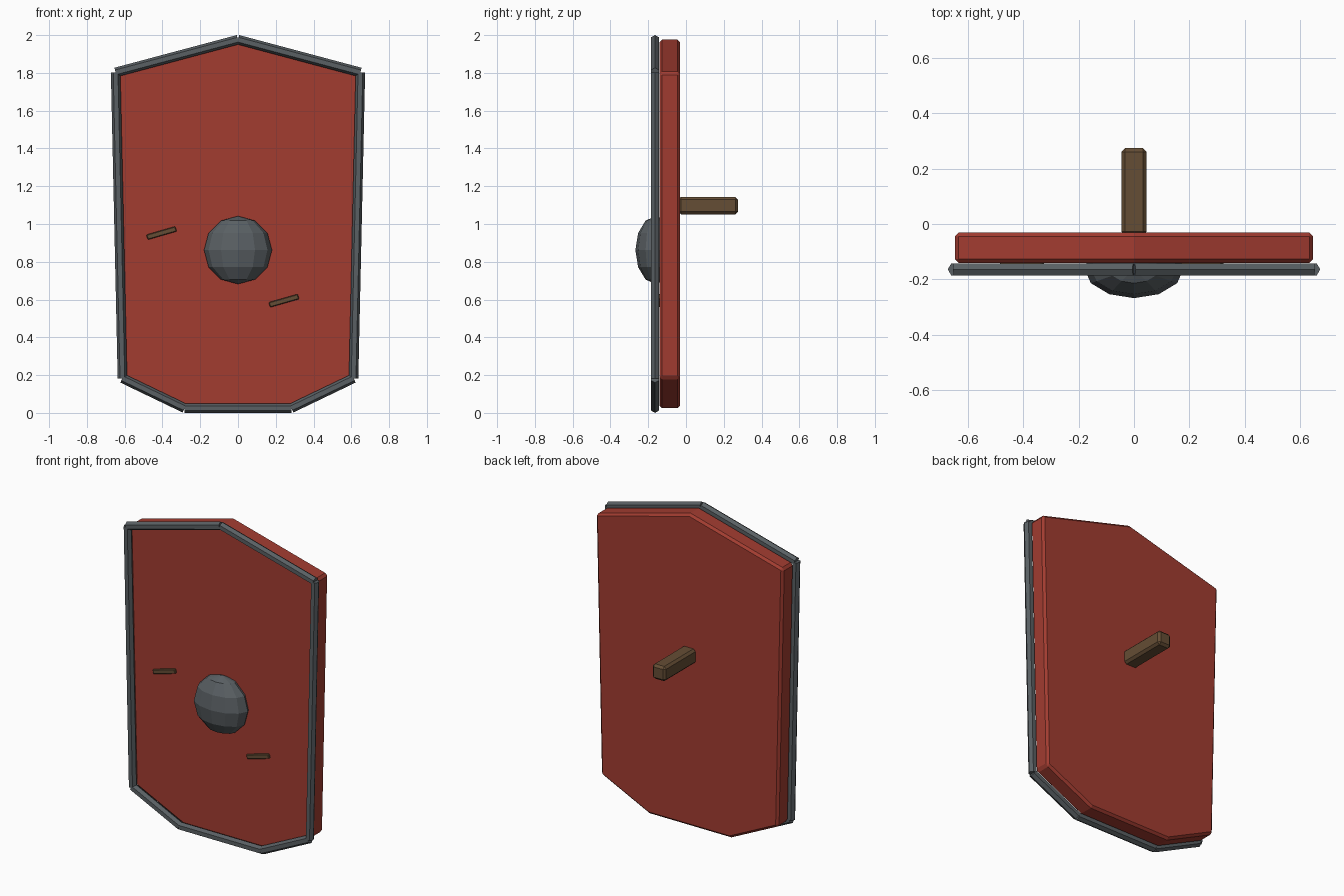
import bpy, bmesh, math
from mathutils import Vector

if "Cube" in bpy.data.objects:
    bpy.data.objects.remove(bpy.data.objects["Cube"])


def material(name, rgb):
    m = bpy.data.materials.new(name)
    m.diffuse_color = (*rgb, 1)
    m.use_nodes = True
    m.node_tree.nodes["Principled BSDF"].inputs["Base Color"].default_value = m.diffuse_color
    return m


RED = material("red_paint", (0.36, 0.045, 0.03))
STEEL = material("steel", (0.10, 0.115, 0.125))
WOOD = material("wood", (0.13, 0.075, 0.035))


def finish(name, bm, mat, bevel=0):
    bmesh.ops.recalc_face_normals(bm, faces=bm.faces)
    me = bpy.data.meshes.new(name)
    bm.to_mesh(me)
    bm.free()
    me.materials.append(mat)
    ob = bpy.data.objects.new(name, me)
    bpy.context.collection.objects.link(ob)
    if bevel:
        mod = ob.modifiers.new("bevel", 'BEVEL')
        mod.width, mod.segments = bevel, 1
        mod.limit_method, mod.angle_limit = 'ANGLE', math.radians(30)
    return ob


def box(name, centre, size, mat, bevel=0, tilt=0):
    bm = bmesh.new()
    bmesh.ops.create_cube(bm, size=1)
    bmesh.ops.scale(bm, vec=size, verts=bm.verts)
    ob = finish(name, bm, mat, bevel)
    ob.location = centre
    ob.rotation_euler.y = -tilt
    return ob


# Shield outline in x, z: right half, mirrored to the left
half = [(0.648, 1.803), (0.612, 0.183), (0.283, 0.025)]
outline = [(0, 1.976)] + half + [(-x, z) for x, z in reversed(half)]

# Board: extruded outline with chamfered edges
bm = bmesh.new()
face = bm.faces.new([bm.verts.new((x, -0.141, z)) for x, z in outline])
ext = bmesh.ops.extrude_face_region(bm, geom=[face])
bmesh.ops.translate(bm, vec=(0, 0.11, 0),
                    verts=[v for v in ext["geom"] if isinstance(v, bmesh.types.BMVert)])
if face.is_valid and len(bm.faces) == len(outline) + 1:
    bm.faces.new([v for v in face.verts])
finish("shield_board", bm, RED, 0.014)

# Metal rim: one six-sided bar along each side of the outline
for i, (x, z) in enumerate(outline):
    x2, z2 = outline[(i + 1) % len(outline)]
    a, b = Vector((x, -0.164, z)), Vector((x2, -0.164, z2))
    d = (b - a).normalized()
    front = Vector((0, -1, 0))
    side = d.cross(front)
    bm = bmesh.new()
    rings = [[bm.verts.new(p + 0.025 * (side * math.cos(k * math.pi / 3)
                                        + front * math.sin(k * math.pi / 3)))
              for k in range(6)] for p in (a, b)]
    for k in range(6):
        n = (k + 1) % 6
        bm.faces.new((rings[0][k], rings[0][n], rings[1][n], rings[1][k]))
    for r in rings:
        bm.faces.new(r)
    finish(f"rim_bar_{i + 1}", bm, STEEL)

# Central boss: flattened low-poly sphere
bm = bmesh.new()
bmesh.ops.create_uvsphere(bm, u_segments=12, v_segments=6, radius=0.18)
bmesh.ops.scale(bm, vec=(1, 0.6, 1), verts=bm.verts)
finish("boss", bm, STEEL).location = (0, -0.16, 0.862)

# Grip on the back
box("grip", (0, 0.117, 1.097), (0.092, 0.316, 0.092), WOOD, 0.014)

# Two battle scratches on the front
for i, (x, z) in enumerate([(-0.405, 0.952), (0.243, 0.594)]):
    box(f"scratch_{i + 1}", (x, -0.145, z), (0.16, 0.02, 0.028), WOOD, 0.004, math.radians(16))
